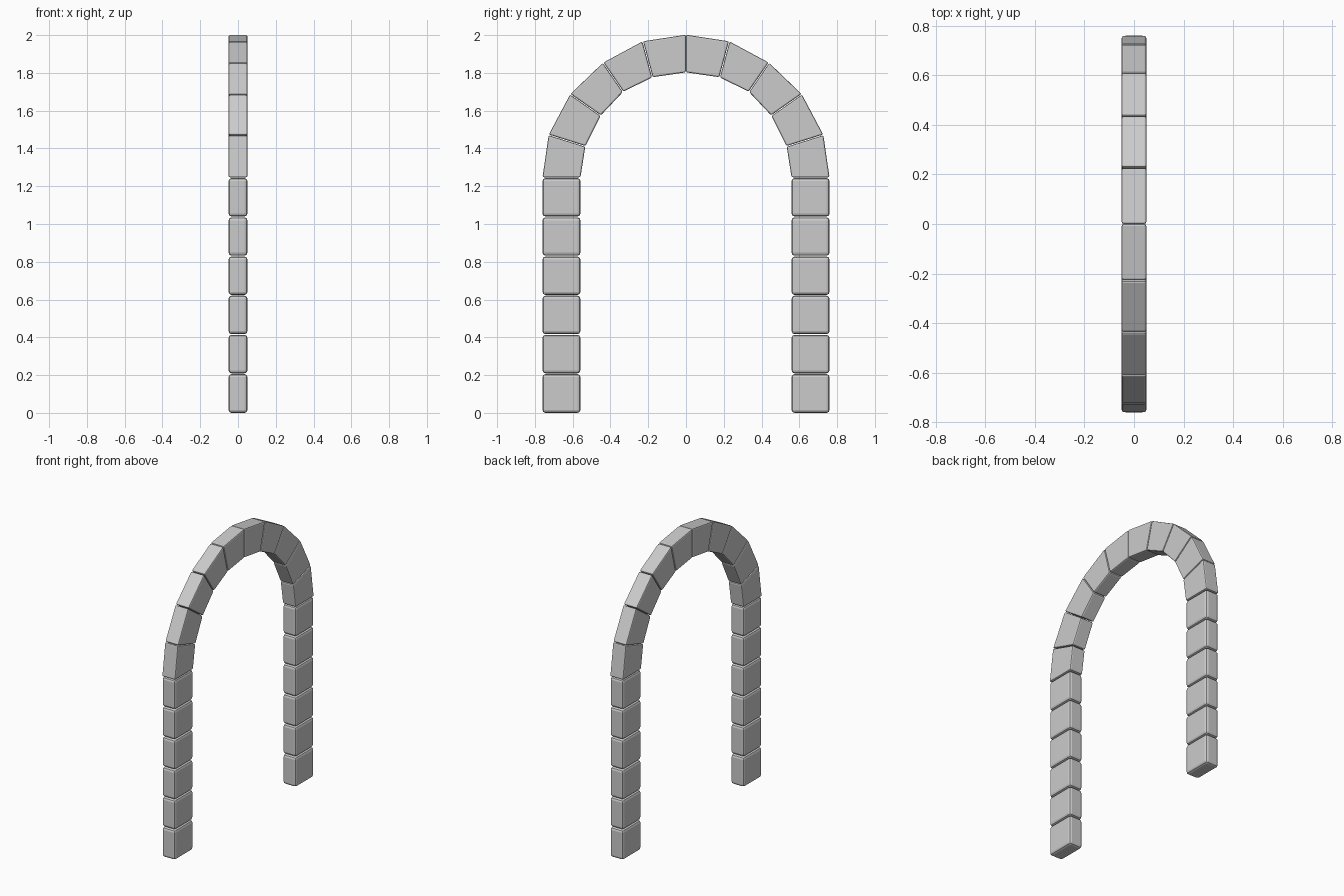
import bpy
import bmesh

if "Cube" in bpy.data.objects:
    bpy.data.objects.remove(bpy.data.objects["Cube"])

HALF_X = 0.05      # half depth of every stone
GAP = 0.002        # half of the open joint between stones


def stone(name, profile, bevel):
    """Extrude a four-point (y, z) profile along x and round its edges."""
    bm = bmesh.new()
    back = [bm.verts.new((-HALF_X, y, z)) for y, z in profile]
    front = [bm.verts.new((HALF_X, y, z)) for y, z in profile]
    bm.faces.new(back)
    bm.faces.new(front)
    for i in range(4):
        j = (i + 1) % 4
        bm.faces.new((back[i], back[j], front[j], front[i]))
    bmesh.ops.recalc_face_normals(bm, faces=bm.faces)
    bmesh.ops.bevel(bm, geom=bm.edges[:], offset=bevel, segments=2,
                    profile=0.5, affect='EDGES', clamp_overlap=True)
    mesh = bpy.data.meshes.new(name)
    bm.to_mesh(mesh)
    bm.free()
    obj = bpy.data.objects.new(name, mesh)
    bpy.context.collection.objects.link(obj)
    return obj


def shifted(a, b, dist):
    """Move point a towards point b by dist."""
    dy, dz = b[0] - a[0], b[1] - a[1]
    length = (dy * dy + dz * dz) ** 0.5
    return (a[0] + dy / length * dist, a[1] + dz / length * dist)


# Arch joints from springing to crown: outer point, inner point
JOINTS = [
    ((0.760, 1.245), (0.559, 1.245)),
    ((0.727, 1.472), (0.533, 1.411)),
    ((0.613, 1.687), (0.452, 1.574)),
    ((0.439, 1.854), (0.333, 1.700)),
    ((0.229, 1.967), (0.178, 1.777)),
    ((0.000, 2.002), (0.000, 1.803)),
]
PITCH = 1.245 / 6

for side, s in (("left", -1), ("right", 1)):
    # Straight column of six blocks
    for i in range(6):
        z0 = i * PITCH + (GAP if i else 0)
        z1 = (i + 1) * PITCH - GAP
        stone(f"column_block_{side}_{i + 1}",
              [(s * 0.559, z0), (s * 0.76, z0), (s * 0.76, z1), (s * 0.559, z1)],
              0.016)

    # Five wedge stones of the half arch
    for i in range(5):
        (o0, n0), (o1, n1) = JOINTS[i], JOINTS[i + 1]
        end_gap = 0.0005 if i == 4 else GAP
        pts = [shifted(o0, o1, GAP), shifted(o1, o0, end_gap),
               shifted(n1, n0, end_gap), shifted(n0, n1, GAP)]
        stone(f"arch_stone_{side}_{i + 1}", [(s * y, z) for y, z in pts], 0.008)
